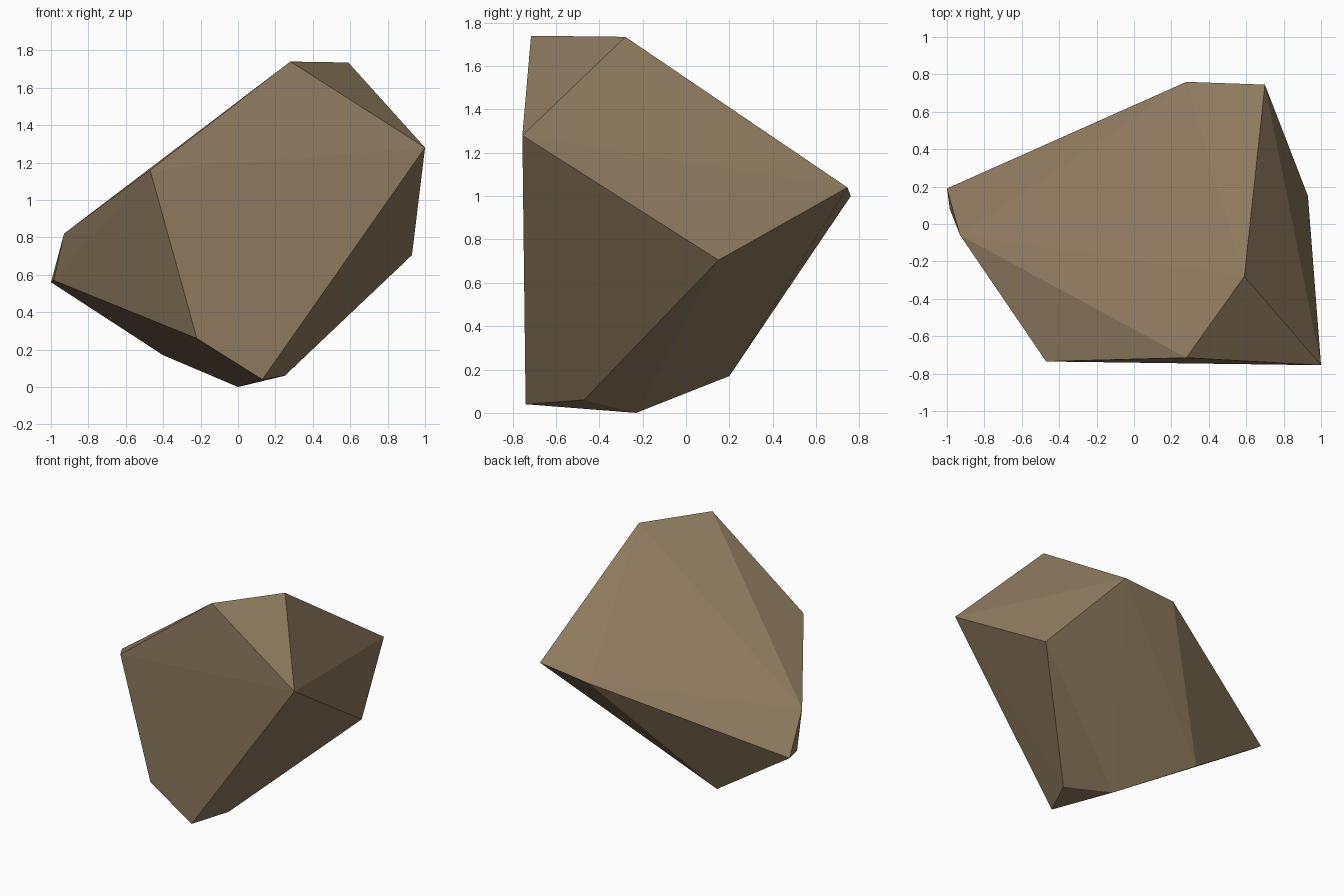
import bpy, bmesh

if "Cube" in bpy.data.objects:
    bpy.data.objects.remove(bpy.data.objects["Cube"])

# Rock corners: the boulder is the faceted convex hull of these
corners = [
    (0.28, -0.715, 1.74), (0.59, -0.28, 1.735),                       # peak
    (1.0, -0.755, 1.28), (0.93, 0.15, 0.705),                         # right side
    (0.70, 0.745, 1.04), (0.28, 0.76, 1.0),                           # back
    (-0.47, -0.735, 1.16), (-0.93, -0.06, 0.82),                      # left shoulder
    (-0.985, 0.08, 0.57), (-1.0, 0.19, 0.56), (-0.22, -0.733, 0.26),  # left lower rim
    (0.25, -0.47, 0.06), (0.13, -0.74, 0.04), (0.0, -0.23, 0.0), (-0.4, 0.2, 0.17),  # underside
]

stone = bpy.data.materials.new("brown stone")
stone.diffuse_color = (0.27, 0.195, 0.112, 1)
stone.use_nodes = True
stone.node_tree.nodes["Principled BSDF"].inputs["Base Color"].default_value = stone.diffuse_color

# Boulder
bm = bmesh.new()
for c in corners:
    bm.verts.new(c)
bmesh.ops.convex_hull(bm, input=bm.verts[:])
bmesh.ops.recalc_face_normals(bm, faces=bm.faces[:])
mesh = bpy.data.meshes.new("boulder")
bm.to_mesh(mesh)
bm.free()
mesh.materials.append(stone)
boulder = bpy.data.objects.new("boulder", mesh)
bpy.context.collection.objects.link(boulder)
